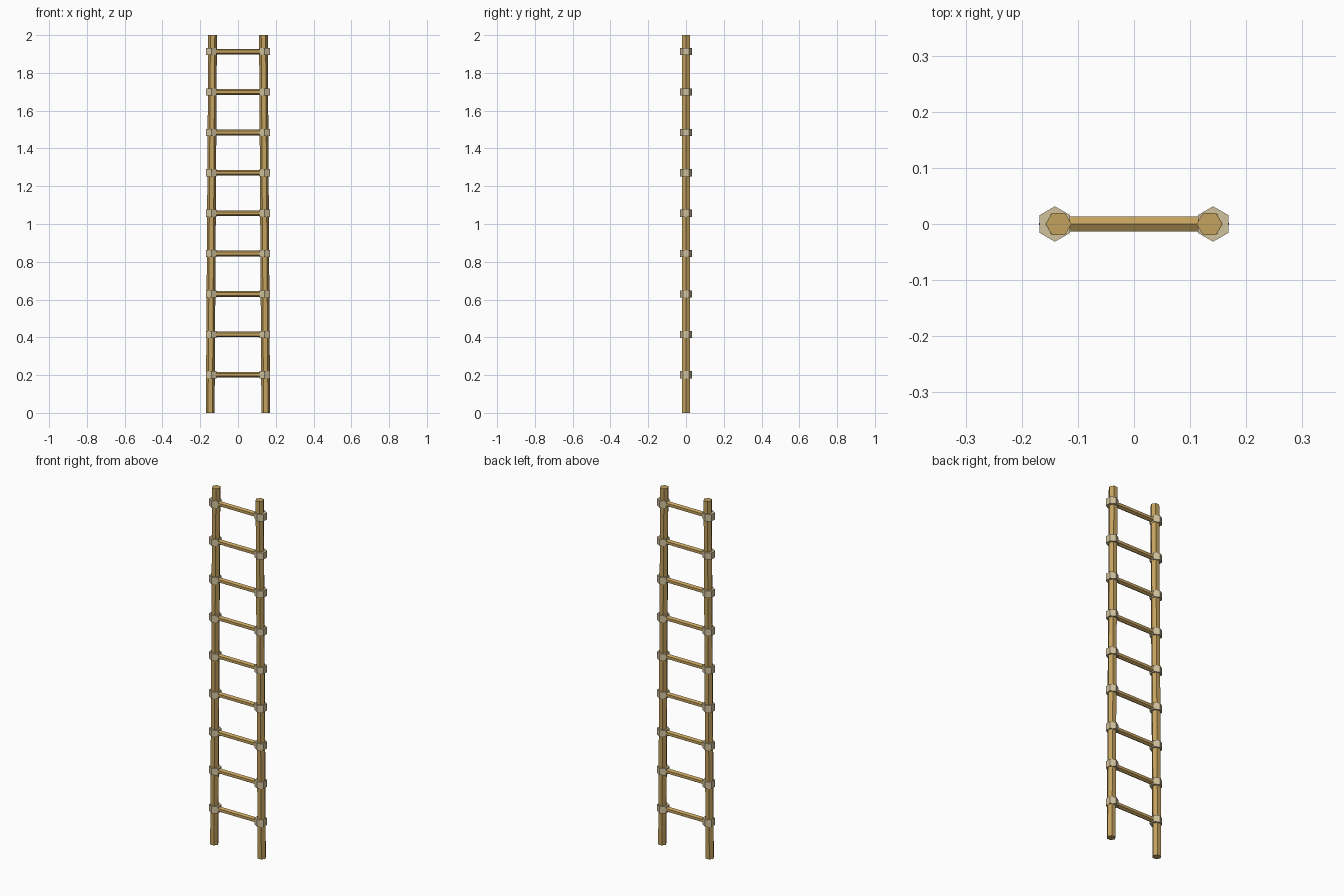
import bpy, math
from mathutils import Vector, Matrix

if "Cube" in bpy.data.objects:
    bpy.data.objects.remove(bpy.data.objects["Cube"])


def material(name, rgb):
    m = bpy.data.materials.new(name)
    m.diffuse_color = (*rgb, 1)
    m.use_nodes = True
    m.node_tree.nodes["Principled BSDF"].inputs["Base Color"].default_value = m.diffuse_color
    return m


bamboo = material("bamboo", (0.55, 0.36, 0.115))
rope = material("pale rope", (0.64, 0.54, 0.34))


def hex_bar(name, a, b, radius, ref, mat):
    """Six-sided bar from a to b, with one corner pointing along ref."""
    a, b = Vector(a), Vector(b)
    axis = (b - a).normalized()
    u = (Vector(ref) - axis * axis.dot(Vector(ref))).normalized()
    v = axis.cross(u)
    ring = [radius * (math.cos(i * math.pi / 3) * u + math.sin(i * math.pi / 3) * v)
            for i in range(6)]
    verts = [a + p for p in ring] + [b + p for p in ring]
    faces = [(i, (i + 1) % 6, (i + 1) % 6 + 6, i + 6) for i in range(6)]
    faces += [tuple(reversed(range(6))), tuple(range(6, 12))]
    mesh = bpy.data.meshes.new(name)
    mesh.from_pydata(verts, [], faces)
    mesh.materials.append(mat)
    ob = bpy.data.objects.new(name, mesh)
    bpy.context.collection.objects.link(ob)
    return ob


# Side rails, leaning slightly inward towards the top
for side, label in ((-1, "left"), (1, "right")):
    hex_bar(f"{label}_rail", (side * 0.147, 0, 0), (side * 0.1345, 0, 2),
            0.023, (1, 0, 0), bamboo)

# Rungs with a rope lashing at each end
for i in range(9):
    z = 0.202 + i * 0.2138
    hex_bar(f"rung_{i + 1}", (-0.14, 0, z), (0.14, 0, z), 0.015, (0, 0, 1), bamboo)
    for side, label in ((-1, "left"), (1, "right")):
        x = side * 0.141
        hex_bar(f"{label}_lashing_{i + 1}", (x, 0, z - 0.019), (x, 0, z + 0.019),
                0.0315, (0, 1, 0), rope)
